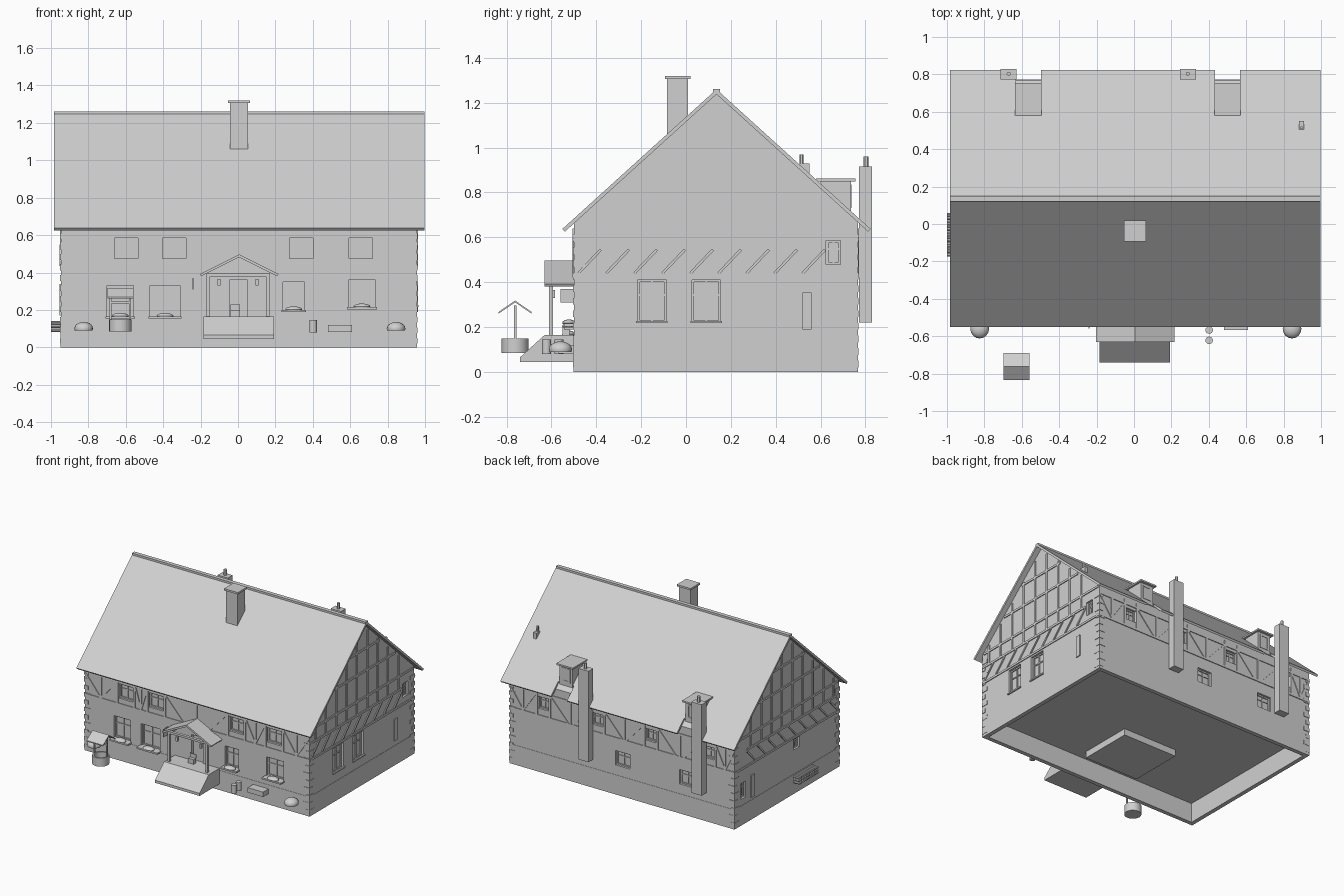
import bpy, bmesh
from math import pi, hypot
from mathutils import Vector, Matrix

if "Cube" in bpy.data.objects:
    bpy.data.objects.remove(bpy.data.objects["Cube"])

GREY = (0.63, 0.63, 0.63, 1)
plain_grey = bpy.data.materials.new("plain_grey")
plain_grey.use_nodes = True
plain_grey.diffuse_color = GREY
plain_grey.node_tree.nodes["Principled BSDF"].inputs["Base Color"].default_value = GREY

RIDGE_Y, RIDGE_Z, SLOPE = 0.136, 1.26, 0.906
LEFT, RIGHT, FRONT, BACK = 0.956, -0.947, -0.5, 0.766
RECESS = 0.024


def roof_z(y):
    return RIDGE_Z - SLOPE * abs(y - RIDGE_Y)


def finish(name, bm, smooth=False):
    bmesh.ops.recalc_face_normals(bm, faces=bm.faces)
    mesh = bpy.data.meshes.new(name)
    bm.to_mesh(mesh)
    bm.free()
    obj = bpy.data.objects.new(name, mesh)
    bpy.context.collection.objects.link(obj)
    mesh.materials.append(plain_grey)
    if smooth:
        bpy.ops.object.select_all(action='DESELECT')
        obj.select_set(True)
        bpy.context.view_layer.objects.active = obj
        bpy.ops.object.shade_smooth_by_angle()
    return obj


def prism(bm, points, depth):
    base = [bm.verts.new(p) for p in points]
    end = [bm.verts.new(Vector(p) + Vector(depth)) for p in points]
    bm.faces.new(base)
    bm.faces.new(end[::-1])
    for i in range(len(base)):
        j = (i + 1) % len(base)
        bm.faces.new((base[i], end[i], end[j], base[j]))


def boxes(name, *items):
    bm = bmesh.new()
    for x0, x1, y0, y1, z0, z1 in items:
        prism(bm, [(x0, y0, z0), (x1, y0, z0), (x1, y1, z0), (x0, y1, z0)], (0, 0, z1 - z0))
    return finish(name, bm)


def extrude_x(name, x0, x1, profile):
    bm = bmesh.new()
    prism(bm, [(x0, y, z) for y, z in profile], (x1 - x0, 0, 0))
    return finish(name, bm)


def on_wall(wall, u, out, z):
    return Vector({"front": (u, FRONT - out, z), "back": (u, BACK + out, z),
                   "left": (LEFT + out, u, z), "right": (RIGHT - out, u, z)}[wall])


def beam(bm, wall, a, b, width=0.016, out=0.006, base=-0.002):
    du, dz = b[0] - a[0], b[1] - a[1]
    k = width / 2 / hypot(du, dz)
    nu, nz = -dz * k, du * k
    corners = [(a[0] + nu, a[1] + nz), (b[0] + nu, b[1] + nz), (b[0] - nu, b[1] - nz), (a[0] - nu, a[1] - nz)]
    depth = on_wall(wall, 0, out, 0) - on_wall(wall, 0, base, 0)
    prism(bm, [on_wall(wall, u, base, z) for u, z in corners], depth)


openings = bmesh.new()


def opening(wall, u0, u1, z0, z1):
    mid = (u0 + u1) / 2
    beam(openings, wall, (mid, z0), (mid, z1), u1 - u0, 0.02, -RECESS)


def window(wall, u0, u1, z0, z1, name="window"):
    opening(wall, u0, u1, z0, z1)
    bm = bmesh.new()
    mid, cross = (u0 + u1) / 2, z0 + (z1 - z0) * 0.65
    for u in (u0 + 0.005, u1 - 0.005):
        beam(bm, wall, (u, z0), (u, z1), 0.01, -0.016, -RECESS)
    for z in (z0 + 0.005, z1 - 0.005):
        beam(bm, wall, (u0, z), (u1, z), 0.01, -0.016, -RECESS)
    beam(bm, wall, (mid, z0), (mid, z1), 0.008, -0.018, -RECESS)
    beam(bm, wall, (u0, cross), (u1, cross), 0.008, -0.018, -RECESS)
    finish(wall + "_" + name, bm)


def cylinder(name, x, y, z0, z1, r, sides=16):
    bm = bmesh.new()
    bmesh.ops.create_cone(bm, cap_ends=True, segments=sides, radius1=r, radius2=r, depth=z1 - z0,
                          matrix=Matrix.Translation((x, y, (z0 + z1) / 2)))
    return finish(name, bm, True)


def mound(name, x, y, z, rx, ry, rz):
    bm = bmesh.new()
    bmesh.ops.create_uvsphere(bm, u_segments=16, v_segments=10, radius=1)
    bmesh.ops.bisect_plane(bm, geom=bm.verts[:] + bm.edges[:] + bm.faces[:], plane_co=(0, 0, -0.3),
                           plane_no=(0, 0, -1), clear_outer=True)
    bmesh.ops.holes_fill(bm, edges=bm.edges)
    for v in bm.verts:
        v.co = (x + v.co.x * rx, y + v.co.y * ry, z + v.co.z * rz)
    return finish(name, bm, True)


# Walls over an open plinth
walls = extrude_x("house_walls", RIGHT, LEFT, [(FRONT, 0.15), (BACK, 0.15), (BACK, roof_z(BACK) - 0.018),
                  (RIDGE_Y, RIDGE_Z - 0.018), (FRONT, roof_z(FRONT) - 0.018)])
t, e = 0.03, 0.002
boxes("plinth", (RIGHT - e, LEFT + e, FRONT - e, FRONT + t, 0, 0.15), (RIGHT - e, LEFT + e, BACK - t, BACK + e, 0, 0.15),
      (RIGHT - e, RIGHT + t, FRONT, BACK, 0, 0.15), (LEFT - t, LEFT + e, FRONT, BACK, 0, 0.15))
boxes("hearth_base", (-0.35, 0.11, -0.39, 0.03, 0.1, 0.16))

# Roof with square-cut eaves, open at the dormers
DORMERS = (-0.565, 0.5)
ROOF_X0, ROOF_X1 = -0.983, 0.997


def roof_slab(name, x0, x1, y0, y1):
    s = 0.011 if y0 < RIDGE_Y else -0.011
    extrude_x(name, x0, x1, [(y0, roof_z(y0)), (y1, roof_z(y1)), (y1 + s, roof_z(y1) - 0.012), (y0 + s, roof_z(y0) - 0.012)])


roof_slab("front_roof", ROOF_X0, ROOF_X1, -0.551, RIDGE_Y)
roof_slab("back_roof", ROOF_X0, ROOF_X1, RIDGE_Y, 0.735)
cuts = [ROOF_X0] + [d + s * 0.067 for d in DORMERS for s in (-1, 1)] + [ROOF_X1]
for a, b in zip(cuts[::2], cuts[1::2]):
    roof_slab("back_eave", a, b, 0.735, 0.823)
boxes("ridge_cap", (ROOF_X0, ROOF_X1, 0.121, 0.151, 1.24, 1.261))

# Dormers
for x in DORMERS:
    boxes("dormer", (x - 0.055, x + 0.055, 0.6, 0.735, 0.62, 0.85), (x - 0.07, x + 0.07, 0.58, 0.755, 0.85, 0.862))
    boxes("dormer_window", (x - 0.035, x - 0.027, 0.73, 0.738, 0.74, 0.83), (x + 0.027, x + 0.035, 0.73, 0.738, 0.74, 0.83),
          (x - 0.035, x + 0.035, 0.73, 0.738, 0.73, 0.74), (x - 0.035, x + 0.035, 0.73, 0.738, 0.825, 0.835))

# Chimneys and vent
boxes("main_chimney", (-0.043, 0.054, -0.085, 0.01, 1, 1.31), (-0.053, 0.064, -0.094, 0.02, 1.306, 1.32))
for x in (-0.67, 0.288):
    boxes("back_chimney", (x - 0.043, x + 0.043, 0.772, 0.83, 0.22, 0.916))
    cylinder("chimney_pot", x, 0.803, 0.91, 0.96, 0.011, 12)
boxes("roof_vent", (0.882, 0.908, 0.505, 0.55, 0.85, 0.93))
cylinder("vent_pipe", 0.895, 0.515, 0.92, 0.97, 0.008, 12)

# Timber framing on the gables
for wall in ("left", "right"):
    bm = bmesh.new()
    beam(bm, wall, (FRONT, 0.43), (BACK, 0.43))
    beam(bm, wall, (FRONT, 0.555), (0.615, 0.555))
    for i in range(9):
        u = -0.48 + i * 0.125
        beam(bm, wall, (u, 0.44), (u + 0.1, 0.545), 0.012, 0.007)
        beam(bm, wall, (u + 0.05, 0.555), (u + 0.05, roof_z(u + 0.05) - 0.04))
    for z in (0.66, 0.86, 1.03):
        reach = (RIDGE_Z - 0.04 - z) / SLOPE
        beam(bm, wall, (max(FRONT, RIDGE_Y - reach), z), (min(BACK, RIDGE_Y + reach), z))
    finish(wall + "_timbers", bm)

# Upper windows with posts and braces between them
for wall, half, z0, z1, centres in (("front", 0.063, 0.475, 0.585, (-0.598, -0.342, 0.338, 0.657)),
                                    ("back", 0.045, 0.485, 0.575, (-0.73, -0.24, 0.21, 0.67))):
    bm = bmesh.new()
    for z in (0.43, 0.605):
        beam(bm, wall, (RIGHT, z), (LEFT, z))
    for u in centres:
        window(wall, u - half, u + half, z0, z1, "upper_window")
        for s in (-1, 1):
            beam(bm, wall, (u + s * (half + 0.01), 0.43), (u + s * (half + 0.01), 0.64))
    edges = [RIGHT] + [u + s * (half + 0.015) for u in centres for s in (-1, 1)] + [LEFT]
    for a, b in zip(edges[::2], edges[1::2]):
        span = min(0.15, (b - a) / 2)
        beam(bm, wall, (a, 0.6), (a + span, 0.435), 0.012)
        beam(bm, wall, (b, 0.6), (b - span, 0.435), 0.012)
        beam(bm, wall, ((a + b) / 2, 0.435), ((a + b) / 2, 0.6))
    finish(wall + "_timbers", bm)

# Corner quoins
blocks = []
for i in range(11):
    z, long = 0.02 + i * 0.056, 0.05 if i % 2 else 0.03
    for x, sx in ((RIGHT, 1), (LEFT, -1)):
        for y, sy in ((FRONT, 1), (BACK, -1)):
            xs = sorted((x - sx * 0.004, x + sx * long))
            ys = sorted((y - sy * 0.004, y + sy * (0.08 - long)))
            blocks.append((*xs, *ys, z, z + 0.03))
boxes("corner_quoins", *blocks)

# Other windows and the door opening
for u0, u1, z0, z1 in ((-0.7, -0.56, 0.165, 0.33), (-0.47, -0.31, 0.165, 0.33),
                       (0.24, 0.355, 0.2, 0.35), (0.59, 0.735, 0.215, 0.36)):
    window("front", u0, u1, z0, z1, "lower_window")
    boxes("flower_box", (u0 - 0.008, u1 + 0.008, -0.545, -0.5, z0 - 0.012, z0))
    mound("flowers", (u0 + u1) / 2, -0.522, z0 + 0.003, 0.045, 0.03, 0.016)
for u in (0, -0.54):
    window("back", u - 0.06, u + 0.06, 0.225, 0.335, "lower_window")
bm = bmesh.new()
for u in (-0.152, 0.09):
    window("left", u - 0.064, u + 0.064, 0.22, 0.41)
    beam(bm, "left", (u - 0.07, 0.222), (u + 0.07, 0.222), 0.01, 0.01)
finish("left_window_sills", bm)
window("left", 0.625, 0.69, 0.48, 0.585, "small_window")
window("right", 0.63, 0.69, 0.2, 0.32, "small_window")
window("right", -0.02, 0.05, 0.335, 0.415, "small_window")
opening("front", -0.045, 0.052, 0.165, 0.36)
bm = bmesh.new()
beam(bm, "left", (0.54, 0.19), (0.54, 0.355), 0.04, 0.007)
beam(bm, "right", (0.55, 0.17), (0.55, 0.34), 0.04, 0.007)
finish("wall_panels", bm)

# Cut the recesses into the walls
cutter = finish("opening_cutter", openings)
cut = walls.modifiers.new("openings", 'BOOLEAN')
cut.operation, cut.solver, cut.object = 'DIFFERENCE', 'EXACT', cutter
evaluated = walls.evaluated_get(bpy.context.evaluated_depsgraph_get())
walls.data = bpy.data.meshes.new_from_object(evaluated)
walls.modifiers.clear()
bpy.data.objects.remove(cutter)

# Porch with steps, posts and gabled roof
extrude_x("porch_steps", -0.185, 0.193, [(-0.5, 0.045), (-0.74, 0.045), (-0.74, 0.065), (-0.63, 0.165), (-0.5, 0.165)])
for x in (-0.16, 0.16):
    boxes("porch_post", (x - 0.009, x + 0.009, -0.61, -0.592, 0.16, 0.39))
    boxes("porch_lantern", (x * 0.63 - 0.008, x * 0.63 + 0.008, -0.6, -0.584, 0.33, 0.365))
boxes("porch_beams", (-0.17, 0.17, -0.612, -0.59, 0.38, 0.396), (-0.17, -0.15, -0.61, -0.5, 0.38, 0.396),
      (0.15, 0.17, -0.61, -0.5, 0.38, 0.396))
bm = bmesh.new()
for s in (-1, 1):
    prism(bm, [(0.006, -0.632, 0.497), (0.006 + s * 0.21, -0.632, 0.392), (0.006 + s * 0.203, -0.632, 0.38),
               (0.006, -0.632, 0.482)], (0, 0.135, 0))
finish("porch_roof", bm)
boxes("door", (-0.04, 0.047, -0.484, -0.47, 0.165, 0.355))
boxes("porch_seat", (-0.04, 0.01, -0.55, -0.52, 0.165, 0.2), (-0.04, 0.01, -0.525, -0.518, 0.2, 0.23))
boxes("wall_lamp", (-0.243, -0.237, -0.56, -0.5, 0.31, 0.37))

# Well
WX, WY = -0.629, -0.762
bm = bmesh.new()
loops = []
for r, z in [(0.06, 0.085), (0.06, 0.15), (0.047, 0.15), (0.047, 0.1)]:
    loops.append(bmesh.ops.create_circle(bm, segments=20, radius=r, matrix=Matrix.Translation((WX, WY, z)))["verts"])
for a, b in zip(loops, loops[1:]):
    for i in range(20):
        bm.faces.new((a[i], a[i - 1], b[i - 1], b[i]))
bm.faces.new(loops[0])
bm.faces.new(loops[-1])
finish("well_wall", bm, True)
for s in (-1, 1):
    boxes("well_post", (WX + s * 0.052 - 0.005, WX + s * 0.052 + 0.005, WY - 0.006, WY + 0.006, 0.14, 0.295))
    extrude_x("well_roof", WX - 0.07, WX + 0.07, [(WY, 0.318), (WY + s * 0.073, 0.268), (WY + s * 0.073, 0.26), (WY, 0.31)])
boxes("well_crossbar", (WX - 0.055, WX + 0.055, WY - 0.005, WY + 0.005, 0.235, 0.245))

# Yard objects against the walls
for x in (-0.825, 0.845):
    mound("bush", x, -0.56, 0.1, 0.05, 0.052, 0.036)
for y in (-0.567, -0.622):
    cylinder("barrel", 0.402, y, 0.08, 0.145, 0.02)
boxes("trough", (0.48, 0.61, -0.568, -0.5, 0.083, 0.12))
bm = bmesh.new()
for row in range(3):
    for i in range(12):
        spot = Matrix.Translation((-0.972, -0.165 + i * 0.0195, 0.092 + row * 0.02)) @ Matrix.Rotation(pi / 2, 4, 'Y')
        bmesh.ops.create_cone(bm, cap_ends=True, segments=8, radius1=0.009, radius2=0.009, depth=0.055, matrix=spot)
finish("log_stack", bm, True)
